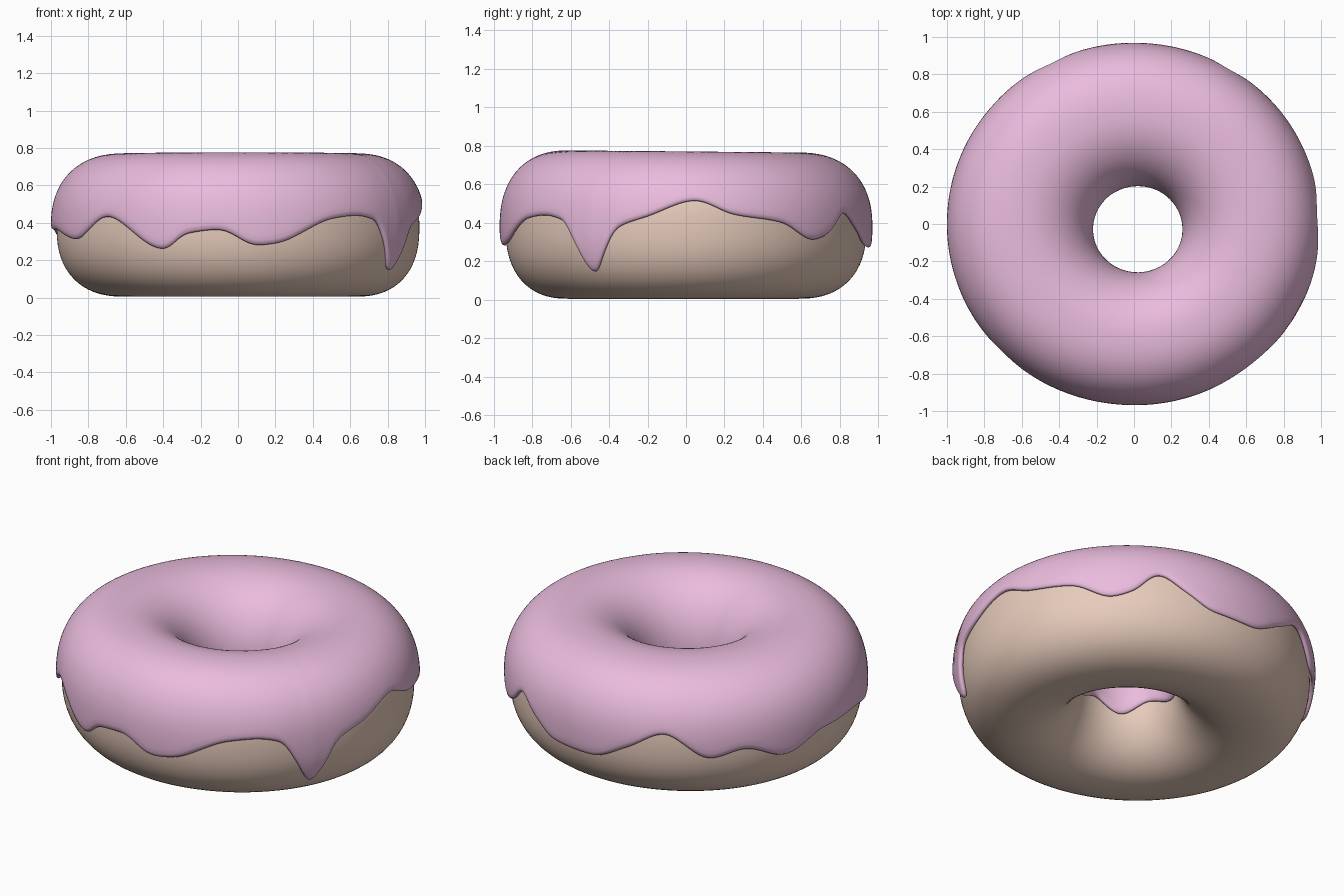
import bpy, math
from math import sin, cos, pi, radians

if "Cube" in bpy.data.objects:
    bpy.data.objects.remove(bpy.data.objects["Cube"])

N = 180                          # steps around the ring
RING, A, B, ZC = 0.62, 0.35, 0.37, 0.375

# icing hem: angle in degrees (0 = right, 270 = front), height
OUTER = [(3, .51), (15, .44), (31, .40), (43.5, .31), (50.5, .34), (59, .45), (68, .36),
         (78, .28), (92, .27), (105, .36), (117, .46), (132, .32), (143, .36), (158, .28),
         (174, .36), (190, .36), (209, .31), (225, .43), (246, .26), (254, .34), (264, .36),
         (276, .28), (282, .29), (301, .42), (310, .435), (318, .41), (323, .29), (329, .14),
         (333, .24), (338, .37), (348, .43)]
INNER = [(20, .30), (65, .36), (100, .29), (128, .36), (165, .29), (205, .34), (240, .28),
         (275, .34), (310, .29), (345, .35)]


def hem(keys, deg):
    """Periodic monotone cubic through the hem keys."""
    n = len(keys)
    key = lambda i: (keys[i % n][0] + 360 * (i // n), keys[i % n][1])
    slope = lambda i: (key(i + 1)[1] - key(i)[1]) / (key(i + 1)[0] - key(i)[0])

    def tangent(i):
        p, q = slope(i - 1), slope(i)
        return 2 * p * q / (p + q) if p * q > 0 else 0

    if deg < keys[0][0]:
        deg += 360
    i = max(k for k in range(n) if keys[k][0] <= deg)
    (x0, y0), (x1, y1) = key(i), key(i + 1)
    h = x1 - x0
    t = (deg - x0) / h
    return ((2*t**3 - 3*t**2 + 1) * y0 + (t**3 - 2*t**2 + t) * h * tangent(i)
            + (3*t**2 - 2*t**3) * y1 + (t**3 - t**2) * h * tangent(i + 1))


def spow(v, p):
    return math.copysign(abs(v) ** p, v)


def surface(theta, phi, grow=0.0):
    """Point on the squashed ring; phi = 0 outside, 90 deg on top, 180 deg in the hole."""
    n = 2.35 if cos(phi) > 0 else 2.1
    r = RING + (A + grow) * spow(cos(phi), 2 / n)
    z = ZC + (B + grow) * spow(sin(phi), 2 / n)
    if z > ZC:                                  # front sits slightly higher
        z -= (z - ZC) * 0.025 * (1 + sin(theta)) * 0.6
    w = max(0, min(1, (0.97 - r) / 0.7))        # hole is a little off centre
    return (r * cos(theta) + 0.02 * w, 0.967 * r * sin(theta) - 0.028 * w, z)


def phi_at(z, n):
    return math.asin(spow((z - ZC) / B, n / 2))


def make(name, rows, closed, color):
    m = len(rows[0])
    verts = [v for row in rows for v in row]
    k = len(rows)
    faces = [(i * m + j, (i + 1) % k * m + j, (i + 1) % k * m + (j + 1) % m, i * m + (j + 1) % m)
             for i in range(k) for j in range(m if closed else m - 1)]
    me = bpy.data.meshes.new(name)
    me.from_pydata(verts, [], faces)
    me.shade_smooth()
    mat = bpy.data.materials.new(name)
    mat.diffuse_color = color
    mat.use_nodes = True
    mat.node_tree.nodes["Principled BSDF"].inputs["Base Color"].default_value = mat.diffuse_color
    me.materials.append(mat)
    ob = bpy.data.objects.new(name, me)
    bpy.context.collection.objects.link(ob)
    return ob


thetas = [2 * pi * i / N for i in range(N)]

# dough ring
make("dough", [[surface(t, 2 * pi * j / 64) for j in range(64)] for t in thetas],
     True, (0.80, 0.60, 0.50, 1))

# icing sheet between outer and inner hem, thickened outwards
rows = []
for t in thetas:
    d = math.degrees(t)
    p0 = phi_at(hem(OUTER, d), 2.35)
    p1 = pi - phi_at(hem(INNER, d), 2.1)
    rows.append([surface(t, p0 + (p1 - p0) * j / 28, 0.002) for j in range(29)])
icing = make("icing", rows, False, (0.82, 0.50, 0.72, 1))
sol = icing.modifiers.new("thickness", 'SOLIDIFY')
sol.thickness, sol.offset = 0.03, 1
sub = icing.modifiers.new("smooth", 'SUBSURF')
sub.levels = sub.render_levels = 1
